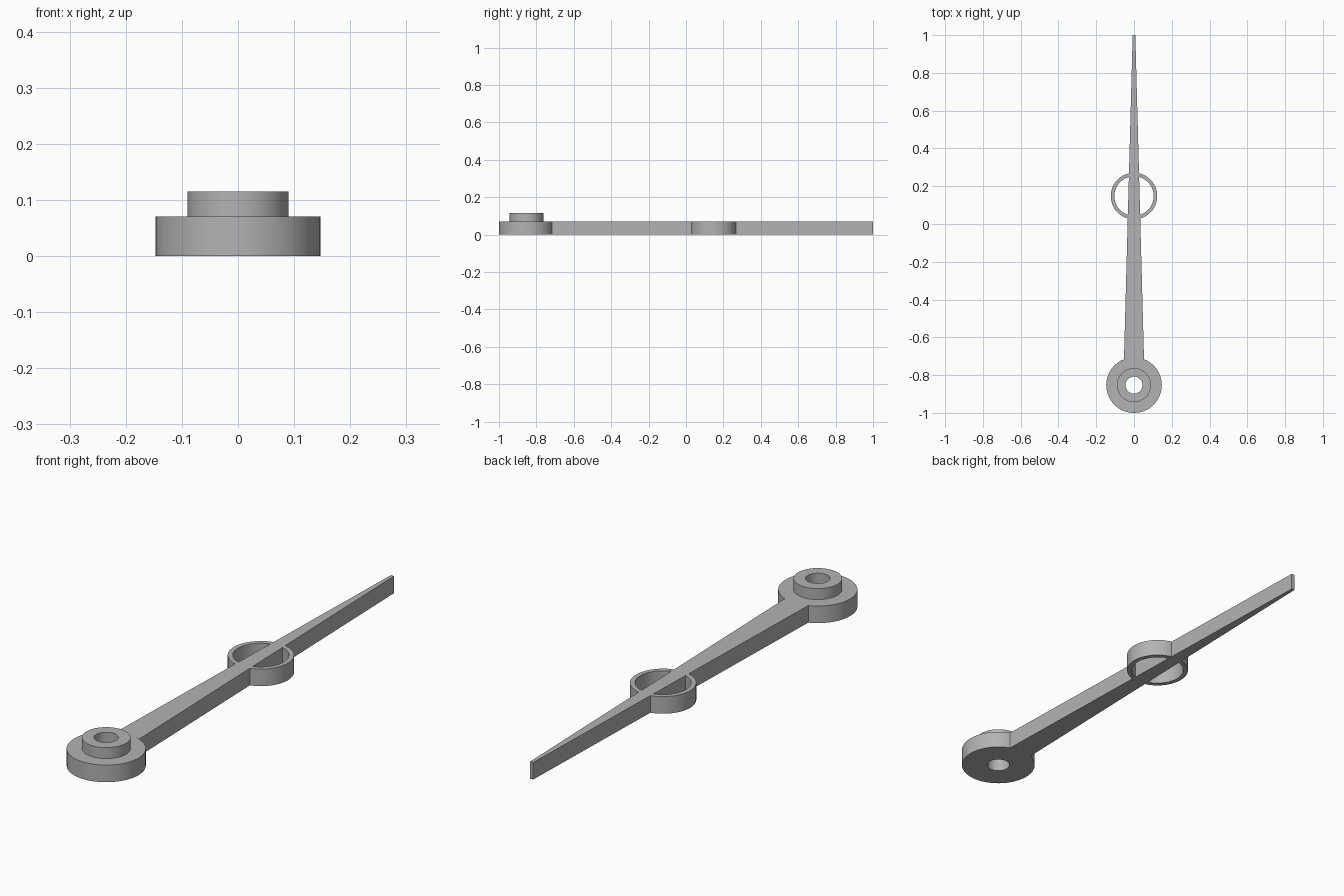
import bpy
import bmesh
from math import sin, cos, pi, atan2, hypot, radians
from mathutils import Vector

if "Cube" in bpy.data.objects:
    bpy.data.objects.remove(bpy.data.objects["Cube"])

THICK = 0.07
HUB_Y, HUB_R = -0.853, 0.147
RING_Y, RING_OUT, RING_IN = 0.148, 0.123, 0.104
TIP_Y, TIP_W = 1.0, 0.007
ROOT_Y, ROOT_W = -0.716, 0.053

grey = bpy.data.materials.new("plain_grey")
grey.use_nodes = True
grey.diffuse_color = (0.45, 0.45, 0.45, 1)
grey.node_tree.nodes["Principled BSDF"].inputs["Base Color"].default_value = (0.45, 0.45, 0.45, 1)


def finish(name, bm):
    """Turn a bmesh into a shaded, coloured object."""
    bmesh.ops.recalc_face_normals(bm, faces=bm.faces)
    mesh = bpy.data.meshes.new(name)
    bm.to_mesh(mesh)
    bm.free()
    mesh.materials.append(grey)
    obj = bpy.data.objects.new(name, mesh)
    bpy.context.collection.objects.link(obj)
    bpy.ops.object.select_all(action="DESELECT")
    obj.select_set(True)
    bpy.context.view_layer.objects.active = obj
    bpy.ops.object.shade_smooth_by_angle(angle=radians(30))


def prism(name, outline):
    """Extrude a flat outline to the arm thickness."""
    bm = bmesh.new()
    face = bm.faces.new([bm.verts.new((x, y, 0)) for x, y in outline])
    top = bmesh.ops.extrude_face_region(bm, geom=[face])["geom"]
    bmesh.ops.translate(bm, vec=(0, 0, THICK), verts=[v for v in top if isinstance(v, bmesh.types.BMVert)])
    finish(name, bm)


def arc(cy, r, a0, a1, steps):
    angles = [a0 + (a1 - a0) * i / steps for i in range(steps + 1)]
    return [(r * cos(a), cy + r * sin(a)) for a in angles]


def half_width(y):
    return ROOT_W + (TIP_W - ROOT_W) * (y - ROOT_Y) / (TIP_Y - ROOT_Y)


def meet_angle(r, side):
    """Angle where a ring circle meets the edge of the tapered arm."""
    y = RING_Y + side * r
    for _ in range(8):
        y = RING_Y + side * (r * r - half_width(y) ** 2) ** 0.5
    return atan2(y - RING_Y, half_width(y))


# Stepped hub with a through bore
bm = bmesh.new()
profile = [(0.045, 0), (HUB_R, 0), (HUB_R, THICK), (0.09, THICK), (0.09, 0.115), (0.045, 0.115)]
verts = [bm.verts.new((r, HUB_Y, z)) for r, z in profile]
edges = [bm.edges.new((v, verts[(i + 1) % len(verts)])) for i, v in enumerate(verts)]
bmesh.ops.spin(bm, geom=verts + edges, cent=(0, HUB_Y, 0), axis=(0, 0, 1),
               angle=2 * pi, steps=96, use_merge=True)
bmesh.ops.remove_doubles(bm, verts=bm.verts, dist=0.0001)
finish("hub", bm)

# Tapered arm, its root curved to fit the hub
root = atan2(ROOT_Y - HUB_Y, ROOT_W)
prism("tapered_arm", arc(HUB_Y, HUB_R, pi - root, root, 12) + [(TIP_W, TIP_Y), (-TIP_W, TIP_Y)])

# Half rings on each side of the arm
half = (arc(RING_Y, RING_OUT, meet_angle(RING_OUT, -1), meet_angle(RING_OUT, 1), 48)
        + arc(RING_Y, RING_IN, meet_angle(RING_IN, 1), meet_angle(RING_IN, -1), 48))
for name, side in (("left_half_ring", 1), ("right_half_ring", -1)):
    prism(name, [(side * x, y) for x, y in half])
